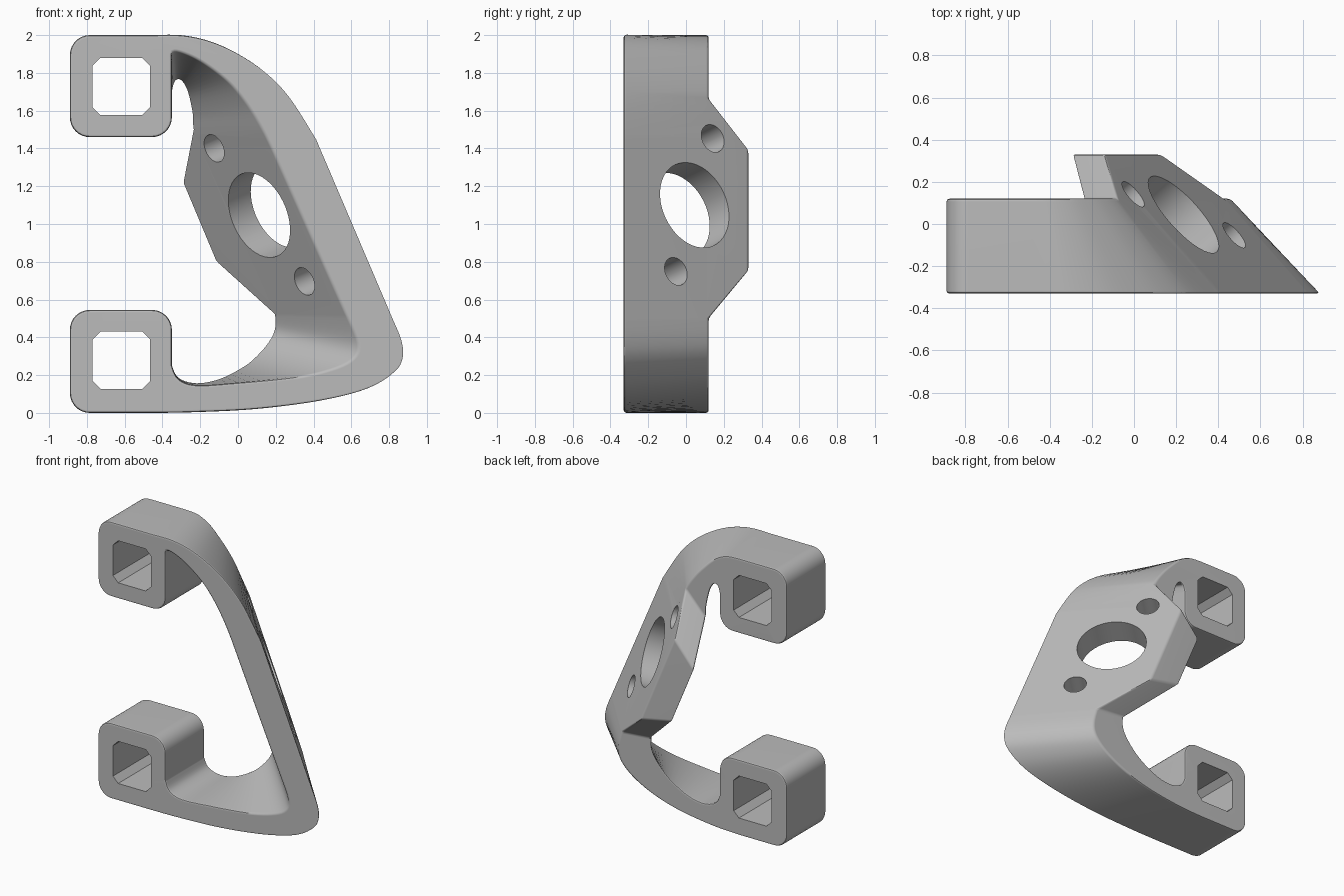
import bpy
import bmesh
from math import cos, sin, radians
from mathutils import Vector

if "Cube" in bpy.data.objects:
    bpy.data.objects.remove(bpy.data.objects["Cube"], do_unlink=True)

FRONT, BACK, TAB = -0.33, 0.12, 0.33

grey = bpy.data.materials.new("plain grey")
grey.use_nodes = True
grey.diffuse_color = (0.5, 0.5, 0.5, 1)
grey.node_tree.nodes["Principled BSDF"].inputs["Base Color"].default_value = (0.5, 0.5, 0.5, 1)

# Outline points pair a front (x, z) with a back (x, z)
outline = []


def add(p):
    p = Vector(p)
    if not outline or (p - outline[-1]).length > 0.002:
        outline.append(p)


def arc(cx, cz, start, end, r=0.105, steps=8):
    for i in range(steps + 1):
        a = radians(start + (end - start) * i / steps)
        x, z = cx + r * cos(a), cz + r * sin(a)
        add((x, z, x, z))


def curve(keys, steps=5):
    k = [Vector(p) for p in keys]
    k = [k[0]] + k + [k[-1]]
    for i in range(1, len(k) - 2):
        p, q, r, s = k[i - 1:i + 3]
        for j in range(steps):
            t = j / steps
            add(q + 0.5 * t * (r - p + t * (2 * p - 5 * q + 4 * r - s + t * (3 * (q - r) + s - p))))
    add(k[-1])


# Corners where the mounting tab leaves the back plane
A = (0.13, 1.5, -0.24, 1.5)
B = (0.573, 0.52, 0.19, 0.52)
C = (0.825, 0.5, 0.43, 0.5)
D = (0.28, 1.67, -0.08, 1.67)

# Outer sweep, from the upper block down to the lower block
arc(-0.785, 1.895, 180, 90)
curve([(-0.45, 2, -0.5, 2), (-0.3, 2, -0.4, 1.99), (-0.15, 1.97, -0.31, 1.945),
       (0, 1.905, -0.235, 1.875), (0.15, 1.805, -0.155, 1.785), D, (0.42, 1.45, 0.015, 1.45)])
curve([C, (0.87, 0.39, 0.455, 0.4), (0.88, 0.3, 0.45, 0.32), (0.84, 0.22, 0.4, 0.245),
       (0.7, 0.13, 0.3, 0.17), (0.45, 0.065, 0.15, 0.1), (0.1, 0.02, -0.05, 0.045),
       (-0.25, 0.003, -0.3, 0.01), (-0.5, 0, -0.5, 0)])
# Lower block
arc(-0.785, 0.105, 270, 180)
arc(-0.785, 0.44, 180, 90)
arc(-0.455, 0.44, 90, 0)
# Inner sweep, back up to the upper block
curve([(-0.35, 0.25, -0.35, 0.25), (-0.315, 0.18, -0.315, 0.185), (-0.22, 0.147, -0.22, 0.157),
       (0, 0.16, -0.1, 0.18), (0.3, 0.19, 0.03, 0.25), (0.5, 0.235, 0.11, 0.32),
       (0.61, 0.29, 0.165, 0.39), (0.635, 0.37, 0.19, 0.45), B])
curve([(0.18, 1.4, -0.197, 1.4), A, (0.05, 1.63, -0.245, 1.58), (-0.05, 1.75, -0.265, 1.68),
       (-0.18, 1.85, -0.285, 1.735), (-0.28, 1.9, -0.31, 1.762), (-0.345, 1.91, -0.335, 1.75),
       (-0.35, 1.85, -0.35, 1.7)])
arc(-0.455, 1.565, 0, -90)
arc(-0.785, 1.565, 270, 180)

# Bracket body lofted from front outline to back outline
bm = bmesh.new()
front = [bm.verts.new((p[0], FRONT, p[1])) for p in outline]
back = [bm.verts.new((p[2], BACK, p[3])) for p in outline]
n = len(outline)
for i in range(n):
    j = (i + 1) % n
    bm.faces.new((front[i], front[j], back[j], back[i]))
bm.faces.new(front)

# Back faces, with the tab growing between them
a, b, c, d = [min(range(n), key=lambda i: (outline[i] - Vector(k)).length) for k in (A, B, C, D)]
ta, tb, tc, td = [bm.verts.new((x, TAB, z)) for x, z in
                  ((-0.295, 1.22), (-0.12, 0.8), (0.13, 0.75), (-0.14, 1.4))]
bm.faces.new(back[a:] + back[:d + 1])
bm.faces.new(back[c:b + 1])
bm.faces.new(back[d:c + 1] + [tc, td])
bm.faces.new(back[b:a + 1] + [ta, tb])
bm.faces.new((back[a], back[d], td, ta))
bm.faces.new((back[b], back[c], tc, tb))
bm.faces.new((ta, tb, tc, td))
bmesh.ops.recalc_face_normals(bm, faces=bm.faces)


def make_object(name, bm):
    mesh = bpy.data.meshes.new(name)
    bm.to_mesh(mesh)
    bm.free()
    mesh.materials.append(grey)
    ob = bpy.data.objects.new(name, mesh)
    bpy.context.collection.objects.link(ob)
    return ob


bracket = make_object("bracket_body", bm)
bpy.context.view_layer.objects.active = bracket
bracket.select_set(True)
bevel = bracket.modifiers.new("edge_rounding", "BEVEL")
bevel.width = 0.014
bevel.segments = 2
bevel.limit_method = "ANGLE"
bevel.angle_limit = radians(38)
bevel.use_clamp_overlap = False
bpy.ops.object.modifier_apply(modifier=bevel.name)


def cut(name, ring, along):
    """Cut a prism hole with the given ring, extruded by a vector."""
    cb = bmesh.new()
    face = cb.faces.new([cb.verts.new(p) for p in ring])
    ext = bmesh.ops.extrude_face_region(cb, geom=[face], use_keep_orig=True)
    bmesh.ops.translate(cb, vec=along, verts=[v for v in ext["geom"] if isinstance(v, bmesh.types.BMVert)])
    bmesh.ops.recalc_face_normals(cb, faces=cb.faces)
    cutter = make_object(name, cb)
    cutter.hide_render = True
    mod = bracket.modifiers.new(name, "BOOLEAN")
    mod.operation = "DIFFERENCE"
    mod.solver = "EXACT"
    mod.object = cutter
    bpy.ops.object.modifier_apply(modifier=mod.name)
    bpy.data.objects.remove(cutter, do_unlink=True)


# Chamfered square holes through both blocks
h, s = 0.152, 0.11
octagon = [(h, s), (s, h), (-s, h), (-h, s), (-h, -s), (-s, -h), (s, -h), (h, -s)]
for name, cz in (("lower_square_hole", 0.278), ("upper_square_hole", 1.728)):
    cut(name, [(-0.617 + x, -0.6, cz + z) for x, z in octagon], Vector((0, 1.2, 0)))

# Round holes square to the slanted plate
normal = Vector((1, 0.87, 0.43)).normalized()
u = normal.orthogonal().normalized()
v = normal.cross(u)
for name, centre, r in (("main_hole", (0.235, 0.045, 1.1), 0.237),
                        ("upper_bolt_hole", (0, 0.145, 1.455), 0.077),
                        ("lower_bolt_hole", (0.477, -0.052, 0.75), 0.077)):
    base = Vector(centre) + 0.1 * normal
    angles = [radians(i * 7.5) for i in range(48)]
    cut(name, [base + r * (cos(t) * u + sin(t) * v) for t in angles], -0.4 * normal)

bpy.ops.object.shade_smooth_by_angle(angle=radians(35))
weighted = bracket.modifiers.new("flat_face_shading", "WEIGHTED_NORMAL")
weighted.keep_sharp = True
